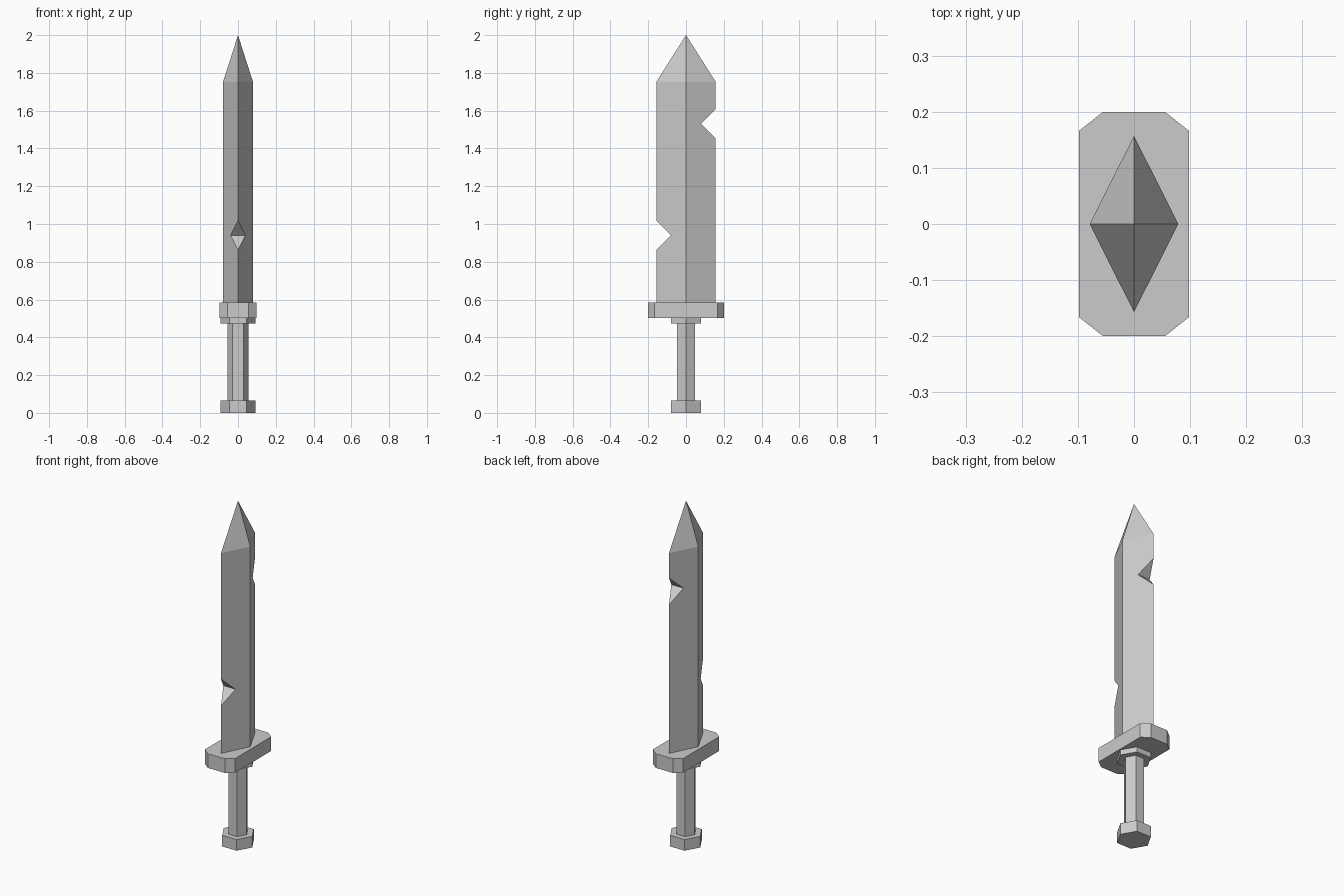
import bpy, bmesh, math

if "Cube" in bpy.data.objects:
    bpy.data.objects.remove(bpy.data.objects["Cube"])


def make_object(name, bm):
    bmesh.ops.remove_doubles(bm, verts=bm.verts, dist=1e-5)
    bmesh.ops.recalc_face_normals(bm, faces=bm.faces)
    mesh = bpy.data.meshes.new(name)
    bm.to_mesh(mesh)
    bm.free()
    obj = bpy.data.objects.new(name, mesh)
    bpy.context.collection.objects.link(obj)
    return obj


def prism(name, outline, z0, z1):
    bm = bmesh.new()
    bottom = bm.faces.new([bm.verts.new((x, y, z0)) for x, y in outline])
    ext = bmesh.ops.extrude_face_region(bm, geom=[bottom], use_keep_orig=True)
    for v in ext["geom"]:
        if isinstance(v, bmesh.types.BMVert):
            v.co.z = z1
    return make_object(name, bm)


def hexagon(r):
    return [(r * math.cos(i * math.pi / 3), r * math.sin(i * math.pi / 3))
            for i in range(6)]


# Handle: hexagonal pommel, grip and collar
prism("pommel", hexagon(0.092), 0.0, 0.065)
prism("grip", hexagon(0.056), 0.065, 0.472)
prism("collar", hexagon(0.092), 0.472, 0.502)

# Crossguard: rectangle with clipped corners
gx, gy, cx, cy = 0.098, 0.2, 0.055, 0.166
prism("crossguard", [(gx, -cy), (gx, cy), (cx, gy), (-cx, gy),
                     (-gx, cy), (-gx, -cy), (-cx, -gy), (cx, -gy)], 0.502, 0.585)

# Blade: diamond section, pointed tip, one V-notch in each cutting edge
W, D, BASE, SHOULDER, TIP = 0.079, 0.157, 0.585, 1.753, 2.0
NOTCH_Y, NOTCH_H = 0.079, 0.078
notch_x = W * (1 - NOTCH_Y / D)
bm = bmesh.new()


def face(*pts):
    bm.faces.new([bm.verts.new(p) for p in pts])


for t, zn in ((-1, 0.94), (1, 1.53)):
    low, high = (0, t * D, zn - NOTCH_H), (0, t * D, zn + NOTCH_H)
    shoulder = (0, t * D, SHOULDER)
    for s in (-1, 1):
        mid = (s * notch_x, t * NOTCH_Y, zn)
        face((s * W, 0, BASE), (0, t * D, BASE), low, mid, high,
             shoulder, (s * W, 0, SHOULDER))
        face((s * W, 0, SHOULDER), shoulder, (0, 0, TIP))
    # notch walls
    for end in (low, high):
        face(end, (notch_x, t * NOTCH_Y, zn), (-notch_x, t * NOTCH_Y, zn))
face((W, 0, BASE), (0, D, BASE), (-W, 0, BASE), (0, -D, BASE))
make_object("blade", bm)
